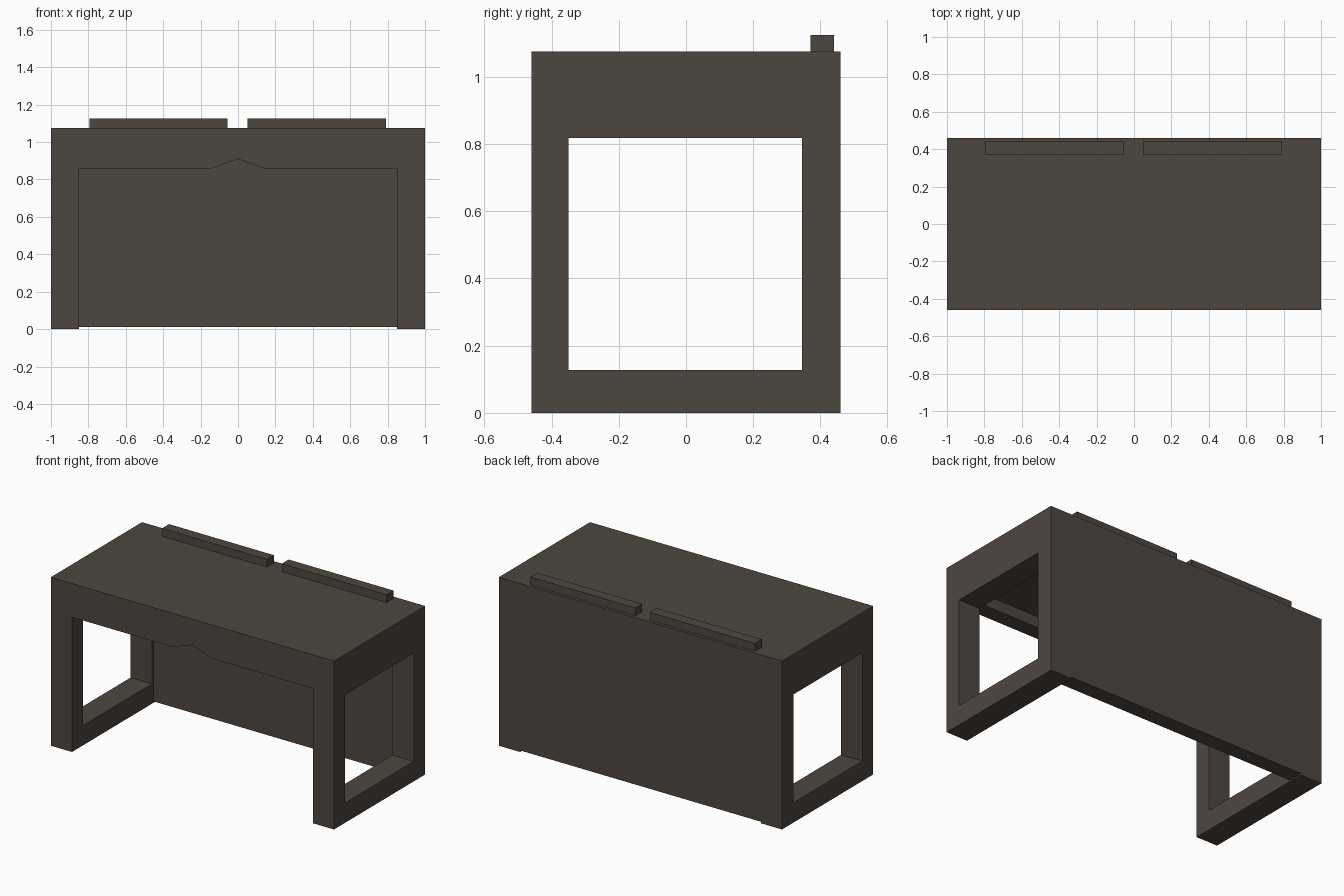
import bpy, bmesh
from mathutils import Vector

if "Cube" in bpy.data.objects:
    bpy.data.objects.remove(bpy.data.objects["Cube"])

wood = bpy.data.materials.new("dark brown wood")
wood.diffuse_color = (0.076, 0.061, 0.051, 1)
wood.use_nodes = True
wood.node_tree.nodes["Principled BSDF"].inputs["Base Color"].default_value = wood.diffuse_color


def prism(name, profile, y0, y1):
    """Extrude an (x, z) profile from y0 to y1."""
    bm = bmesh.new()
    face = bm.faces.new([bm.verts.new((x, y0, z)) for x, z in profile])
    ext = bmesh.ops.extrude_face_region(bm, geom=[face])
    verts = [v for v in ext["geom"] if isinstance(v, bmesh.types.BMVert)]
    bmesh.ops.translate(bm, vec=Vector((0, y1 - y0, 0)), verts=verts)
    bmesh.ops.recalc_face_normals(bm, faces=bm.faces)
    mesh = bpy.data.meshes.new(name)
    bm.to_mesh(mesh)
    bm.free()
    mesh.materials.append(wood)
    ob = bpy.data.objects.new(name, mesh)
    bpy.context.collection.objects.link(ob)
    return ob


def box(name, x0, x1, y0, y1, z0, z1):
    return prism(name, [(x0, z0), (x1, z0), (x1, z1), (x0, z1)], y0, y1)


def cut(target, cutter):
    cutter.hide_render = True
    mod = target.modifiers.new("cut", "BOOLEAN")
    mod.operation = "DIFFERENCE"
    mod.solver = "EXACT"
    mod.object = cutter
    bpy.context.view_layer.objects.active = target
    bpy.ops.object.modifier_apply(modifier=mod.name)
    bpy.data.objects.remove(cutter)


# Desk body: one block hollowed out
desk = box("desk_body", -1, 1, -0.46, 0.46, 0, 1.075)

# Knee space between the legs, apron, back panel and top
cut(desk, box("knee_space", -0.85, 0.85, -0.36, 0.36, -0.5, 0.93))

# Front opening with the pointed apron edge
cut(desk, prism("front_opening", [(-0.85, -0.5), (0.85, -0.5), (0.85, 0.86),
    (0.14, 0.86), (0, 0.91), (-0.14, 0.86), (-0.85, 0.86)], -1, -0.3))

# Square windows through both side frames
cut(desk, box("side_windows", -1.5, 1.5, -0.35, 0.345, 0.127, 0.818))

# Small gap under the back panel
cut(desk, box("back_gap", -0.85, 0.85, 0.3, 1, -0.5, 0.01))

# Two rails on the back of the top
for side, x0, x1 in (("left", -0.795, -0.055), ("right", 0.05, 0.79)):
    box(side + "_top_rail", x0, x1, 0.37, 0.44, 1.075, 1.125)
